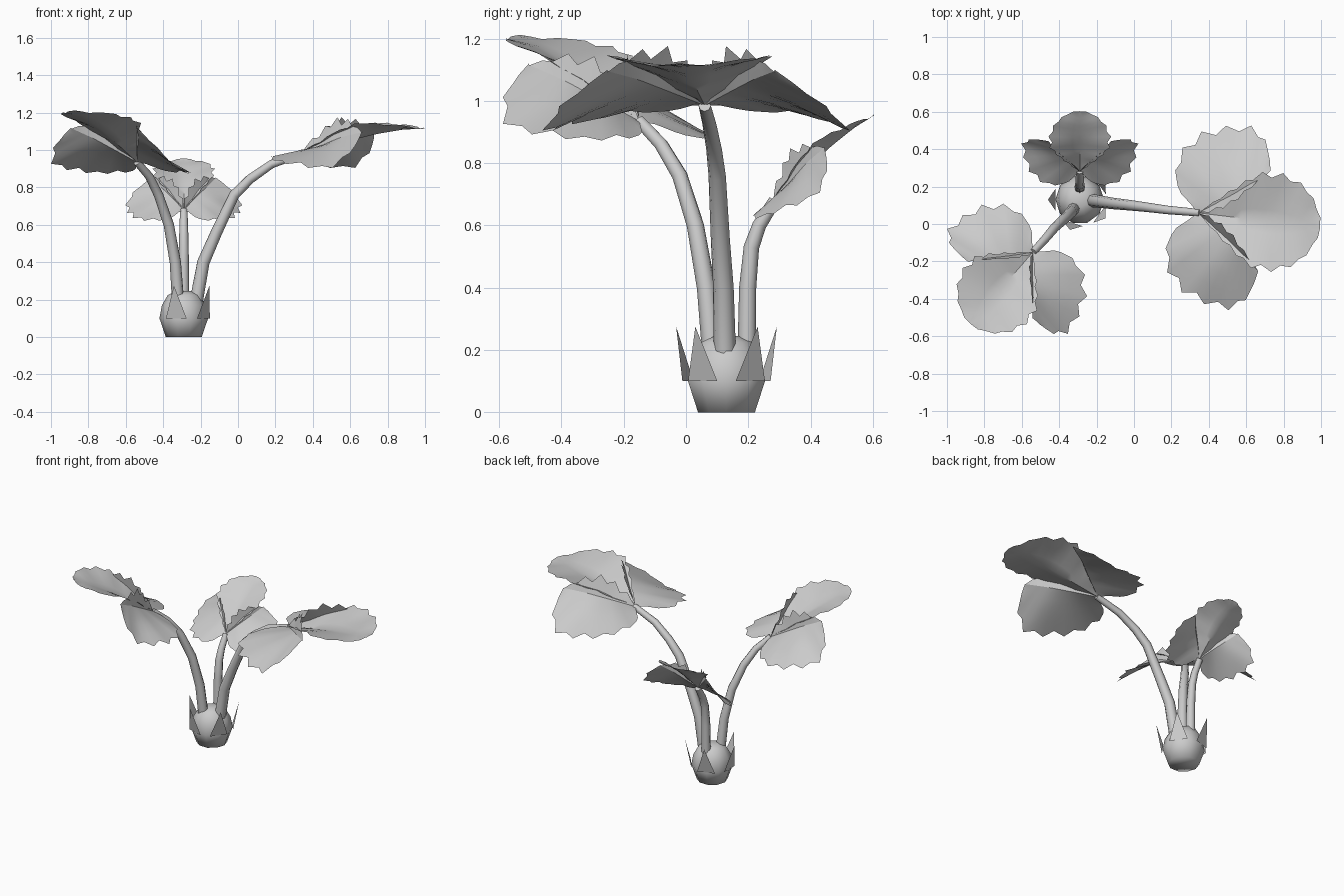
import bpy, bmesh, math
from mathutils import Vector, Matrix

if "Cube" in bpy.data.objects:
    bpy.data.objects.remove(bpy.data.objects["Cube"])

grey = bpy.data.materials.new("plain grey")
grey.use_nodes = True
COLOUR = (0.6, 0.6, 0.6, 1)
grey.diffuse_color = COLOUR
grey.node_tree.nodes["Principled BSDF"].inputs["Base Color"].default_value = COLOUR
CROWN = Vector((-0.29, 0.13, 0))


def smooth(ob, angle):
    bpy.ops.object.select_all(action="DESELECT")
    ob.select_set(True)
    bpy.context.view_layer.objects.active = ob
    bpy.ops.object.shade_smooth_by_angle(angle=math.radians(angle))


def finish(name, bm, angle=40):
    mesh = bpy.data.meshes.new(name)
    bm.to_mesh(mesh)
    bm.free()
    mesh.materials.append(grey)
    ob = bpy.data.objects.new(name, mesh)
    bpy.context.collection.objects.link(ob)
    smooth(ob, angle)


def resample(points, count):
    """Evenly spaced points along a polyline."""
    pts = [Vector(p) for p in points]
    lengths = [(b - a).length for a, b in zip(pts, pts[1:])]
    total, out = sum(lengths), []
    for i in range(count):
        d, k = total * i / (count - 1), 0
        while k < len(lengths) - 1 and d > lengths[k]:
            d -= lengths[k]
            k += 1
        out.append(pts[k].lerp(pts[k + 1], min(d / lengths[k], 1)))
    return out


# Crown: a faceted bulb turned around its axis
bm = bmesh.new()
rings = []
for r, z in [(0.096, 0), (0.13, 0.1), (0.117, 0.17), (0.085, 0.225), (0.04, 0.245)]:
    rings.append([bm.verts.new(CROWN + Vector((r * math.cos(a), r * math.sin(a), z)))
                  for a in [math.tau * i / 10 for i in range(10)]])
for low, high in zip(rings, rings[1:]):
    for i in range(10):
        j = (i + 1) % 10
        bm.faces.new((low[i], low[j], high[j], high[i]))
bm.faces.new(rings[0][::-1])
bm.faces.new(rings[-1])
finish("crown", bm, 120)

# Five pointed scales around the crown
bm = bmesh.new()
for i in range(5):
    turn = Matrix.Translation(CROWN) @ Matrix.Rotation(math.radians(36 + 72 * i), 4, "Z")
    bm.faces.new([bm.verts.new(turn @ Vector(p)) for p in
                  [(0.13, -0.058, 0.1), (0.13, 0.058, 0.1), (0.17, 0, 0.275)]])
finish("crown_scales", bm)

# Trefoil shape: midrib, rim, rim points and tooth depth of each half blade, stalk end at the origin
SIDE_RIB = [(0, 0, 0), (0.13, 0.1, 0.045), (0.24, 0.19, 0.085), (0.36, 0.27, 0.11)]
BLADES = {
    "end": ([(0, 0, 0), (0.2, 0, 0.05), (0.4, 0, 0.1), (0.55, 0, 0.125), (0.66, 0, 0.13)],
            [(0, 0, 0), (0.15, 0.13, 0.085), (0.3, 0.25, 0.155), (0.45, 0.26, 0.16),
             (0.57, 0.2, 0.145), (0.65, 0.08, 0.13), (0.66, 0, 0.13)], 18, 0.11),
    "side": (SIDE_RIB,
             [(0, 0, 0), (-0.14, 0.13, -0.015), (-0.14, 0.3, -0.03), (-0.04, 0.42, -0.055),
              (0.12, 0.48, -0.08), (0.24, 0.49, -0.075), (0.33, 0.41, 0.02), (0.36, 0.27, 0.11)], 18, 0.11),
    "fold": (SIDE_RIB,
             [(0, 0, 0), (0.03, 0, 0.05), (0.08, 0.015, 0.095), (0.16, 0.055, 0.165), (0.22, 0.11, 0.195),
              (0.28, 0.18, 0.175), (0.36, 0.27, 0.11)], 12, 0.35),
}


def half_blade(bm, midrib, rim, count, depth, matrix, side, rows=4):
    """A toothed, lightly rippled sheet between midrib and rim."""
    grid = []
    for i, (m, r) in enumerate(zip(resample(midrib, count), resample(rim, count))):
        tooth = 1.03 - depth * (i % 2)
        column = []
        for k in range(rows + 1):
            t = k / rows
            p = m.lerp(r, t * (tooth if k == rows else 1 - depth / 2))
            p.z += 0.005 * math.sin(i * math.pi / 2) * t
            p.y *= side
            column.append(bm.verts.new(matrix @ p))
        grid.append(column)
    for a, b in zip(grid, grid[1:]):
        for k in range(rows):
            bm.faces.new((a[k], b[k], b[k + 1], a[k + 1]))


def leaf(name, node, yaw, pitch, scale):
    bm = bmesh.new()
    matrix = (Matrix.Translation(node) @ Matrix.Rotation(math.radians(yaw), 4, "Z")
              @ Matrix.Rotation(math.radians(-pitch), 4, "Y") @ Matrix.Scale(scale, 4))
    for part, shape in BLADES.items():
        for side in (1, -1):
            start = len(bm.faces)
            half_blade(bm, *shape, matrix, side)
            bm.faces.ensure_lookup_table()
            # Keep upper sides facing up
            if (side == 1) == (part == "fold"):
                bmesh.ops.reverse_faces(bm, faces=bm.faces[start:])
    bmesh.ops.remove_doubles(bm, verts=bm.verts, dist=0.0005)
    finish(name, bm, 35)


def stalk(name, path, thick, thin):
    curve = bpy.data.curves.new(name, "CURVE")
    curve.dimensions = "3D"
    curve.bevel_depth = 1
    curve.bevel_resolution = 2
    curve.use_fill_caps = True
    spline = curve.splines.new("POLY")
    spline.points.add(len(path) - 1)
    for i, (point, p) in enumerate(zip(spline.points, path)):
        point.co = (*p, 1)
        point.radius = thick + (thin - thick) * i / (len(path) - 1)
    ob = bpy.data.objects.new(name, curve)
    bpy.context.collection.objects.link(ob)
    curve.materials.append(grey)
    bpy.ops.object.select_all(action="DESELECT")
    ob.select_set(True)
    bpy.context.view_layer.objects.active = ob
    bpy.ops.object.convert(target="MESH")
    smooth(bpy.context.object, 65)


# Three arching stalks, each carrying a trefoil
stalk("left_stalk", [(-0.225, 0.125, 0.18), (-0.185, 0.12, 0.4), (-0.115, 0.11, 0.56), (-0.02, 0.1, 0.76),
                     (0.065, 0.09, 0.845), (0.18, 0.075, 0.925), (0.35, 0.06, 0.985)], 0.036, 0.02)
stalk("right_stalk", [(-0.32, 0.085, 0.18), (-0.335, 0.065, 0.4), (-0.37, 0.03, 0.6), (-0.425, -0.02, 0.76),
                      (-0.475, -0.08, 0.86), (-0.54, -0.15, 0.935)], 0.033, 0.02)
stalk("back_stalk", [(-0.29, 0.195, 0.18), (-0.29, 0.198, 0.4), (-0.29, 0.21, 0.53), (-0.29, 0.235, 0.6),
                     (-0.29, 0.285, 0.68)], 0.03, 0.02)
leaf("left_leaf", (0.34, 0.06, 0.985), -7, 0, 1)
leaf("right_leaf", (-0.54, -0.15, 0.935), -131, 17, 0.86)
leaf("back_leaf", (-0.29, 0.28, 0.68), 90, 29, 0.63)
